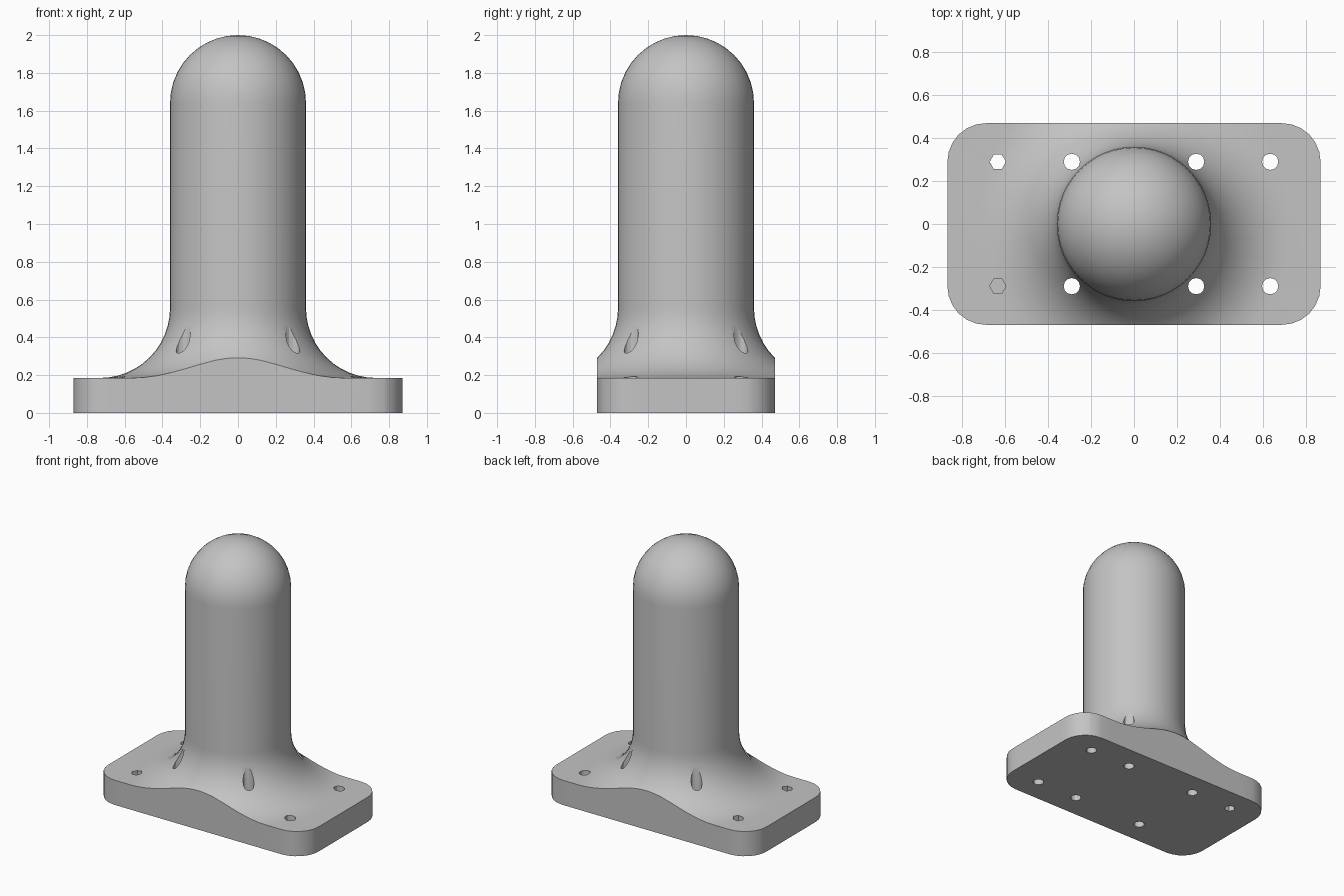
import bpy, bmesh
from math import sin, cos, pi, sqrt, radians
from mathutils import Vector, Matrix

cube = bpy.data.objects.get("Cube")
if cube:
    bpy.data.objects.remove(cube, do_unlink=True)

HALF_X, HALF_Y, CORNER = 0.87, 0.47, 0.18
PLATE_TOP, POST_R, FILLET_R, HEIGHT = 0.185, 0.36, 0.37, 2.0

grey = bpy.data.materials.new("light_grey")
grey.use_nodes = True
colour = (0.55, 0.55, 0.55, 1)
grey.diffuse_color = colour
grey.node_tree.nodes["Principled BSDF"].inputs["Base Color"].default_value = colour


def add_object(name, bm):
    bmesh.ops.recalc_face_normals(bm, faces=bm.faces)
    mesh = bpy.data.meshes.new(name)
    bm.to_mesh(mesh)
    bm.free()
    obj = bpy.data.objects.new(name, mesh)
    bpy.context.collection.objects.link(obj)
    mesh.materials.append(grey)
    return obj


def lathe(name, profile, steps):
    bm = bmesh.new()
    verts = [bm.verts.new((r, 0, z)) for r, z in profile]
    edges = [bm.edges.new(pair) for pair in zip(verts, verts[1:])]
    bmesh.ops.spin(bm, geom=verts + edges, axis=(0, 0, 1), cent=(0, 0, 0),
                   angle=2 * pi, steps=steps)
    bmesh.ops.remove_doubles(bm, verts=bm.verts, dist=1e-5)
    return add_object(name, bm)


def prism(name, outline, bottom, top):
    bm = bmesh.new()
    face = bm.faces.new([bm.verts.new((x, y, bottom)) for x, y in outline])
    out = bmesh.ops.extrude_face_region(bm, geom=[face])
    for v in out["geom"]:
        if isinstance(v, bmesh.types.BMVert):
            v.co.z = top
    return add_object(name, bm)


def arc(cx, cy, radius, start, end, count):
    angles = [radians(start + (end - start) * i / count) for i in range(count + 1)]
    return [(cx + radius * cos(a), cy + radius * sin(a)) for a in angles]


def boolean(target, cutter, operation):
    mod = target.modifiers.new(operation.lower(), "BOOLEAN")
    mod.operation, mod.solver, mod.object = operation, "EXACT", cutter
    bpy.context.view_layer.objects.active = target
    bpy.ops.object.modifier_apply(modifier=mod.name)
    bpy.data.objects.remove(cutter, do_unlink=True)


# Domed post flaring into a wide base disc
flare = arc(POST_R + FILLET_R, PLATE_TOP + FILLET_R, FILLET_R, 270, 180, 12)
dome = arc(0, HEIGHT - POST_R, POST_R, 0, 90, 10)
dome[-1] = (0, HEIGHT)
post = lathe("domed_post_with_base", [(0, 0), (1.2, 0), (1.2, PLATE_TOP)] + flare + dome, 48)

# Trim the base to a rounded rectangle
outline = []
for sx, sy, start in ((1, 1, 0), (-1, 1, 90), (-1, -1, 180), (1, -1, 270)):
    outline += arc(sx * (HALF_X - CORNER), sy * (HALF_Y - CORNER), CORNER, start, start + 90, 6)
boolean(post, prism("trim_block", outline, -0.2, 2.3), "INTERSECT")

# Bolt holes; the front one at -x is blind
for x in (-0.635, -0.29, 0.29, 0.635):
    for y in (-0.29, 0.29):
        blind = x < -0.5 and y < 0
        ring = arc(x, y, 0.038, 0, 360, 6 if x < -0.5 else 12)[:-1]
        boolean(post, prism("hole_cutter", ring, 0.01 if blind else -0.1, 0.7), "DIFFERENCE")

# Smooth the round surfaces, keep the rims sharp
bpy.ops.object.select_all(action="DESELECT")
post.select_set(True)
bpy.context.view_layer.objects.active = post
bpy.ops.object.shade_smooth_by_angle(angle=radians(30))
